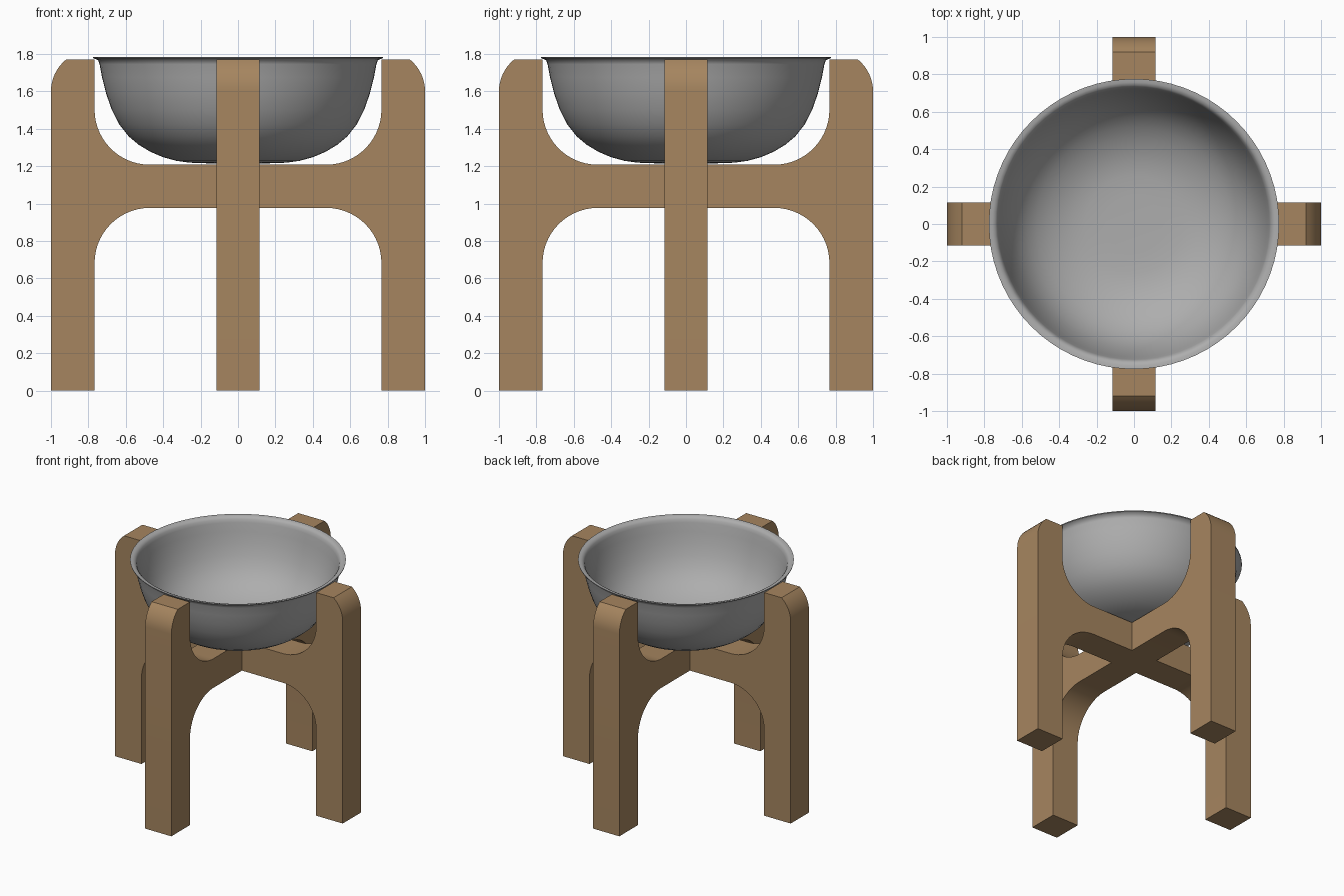
import bpy, bmesh, math
from mathutils import Matrix

if "Cube" in bpy.data.objects:
    bpy.data.objects.remove(bpy.data.objects["Cube"])


def material(name, rgb):
    m = bpy.data.materials.new(name)
    m.diffuse_color = (*rgb, 1)
    m.use_nodes = True
    m.node_tree.nodes["Principled BSDF"].inputs["Base Color"].default_value = m.diffuse_color
    return m


wood = material("brown wood", (0.38, 0.235, 0.115))
metal = material("grey metal", (0.42, 0.42, 0.42))


def finish(name, bm, mat, angle):
    bmesh.ops.recalc_face_normals(bm, faces=bm.faces)
    me = bpy.data.meshes.new(name)
    bm.to_mesh(me)
    bm.free()
    me.materials.append(mat)
    ob = bpy.data.objects.new(name, me)
    bpy.context.collection.objects.link(ob)
    bpy.ops.object.select_all(action='DESELECT')
    ob.select_set(True)
    bpy.context.view_layer.objects.active = ob
    bpy.ops.object.shade_smooth_by_angle(angle=math.radians(angle))
    return ob


def arc(cx, cz, r, a0, a1, n=14):
    return [(cx + r * math.cos(math.radians(a0 + (a1 - a0) * i / n)),
             cz + r * math.sin(math.radians(a0 + (a1 - a0) * i / n)))
            for i in range(n + 1)]


T = 0.115       # half the timber thickness
IN = 0.767      # inner face of the legs

# Right half outline: from the underside of the rail, round the leg, to the rail top
half = (arc(IN - 0.295, 0.977 - 0.295, 0.295, 90, 0)
        + [(IN, 0), (1, 0)]
        + arc(0.78, 1.6, 0.22, 0, 50.6, 8)
        + [(IN, 1.77)]
        + arc(IN - 0.295, 1.208 + 0.295, 0.295, 0, -90))


def plank(name, outline, angle, open_inner=False):
    bm = bmesh.new()
    f = bm.faces.new([bm.verts.new((x, -T, z)) for x, z in outline])
    ext = bmesh.ops.extrude_face_region(bm, geom=[f], use_keep_orig=True)
    vs = [g for g in ext["geom"] if isinstance(g, bmesh.types.BMVert)]
    bmesh.ops.translate(bm, verts=vs, vec=(0, 2 * T, 0))
    if open_inner:   # the hidden end that butts against the main frame
        hidden = [f for f in bm.faces if all(abs(v.co.x - T) < 1e-5 for v in f.verts)]
        bmesh.ops.delete(bm, geom=hidden, context='FACES_ONLY')
    bmesh.ops.rotate(bm, verts=bm.verts, matrix=Matrix.Rotation(math.radians(angle), 3, 'Z'))
    return finish(name, bm, wood, 30)


# Stand: one full frame and two half frames crossing it
plank("main_frame", half + [(-x, z) for x, z in reversed(half)], 0)
arm = [(T, 0.977)] + half + [(T, 1.208)]
plank("back_arm", arm, 90, True)
plank("front_arm", arm, -90, True)

# Bowl: closed thin-walled profile spun round z
outer = [(0, 1.215), (0.15, 1.215), (0.26, 1.219), (0.33, 1.229), (0.40, 1.248),
         (0.47, 1.278), (0.53, 1.314), (0.585, 1.36), (0.635, 1.424), (0.675, 1.502),
         (0.705, 1.588), (0.727, 1.675), (0.74, 1.745), (0.748, 1.767), (0.775, 1.778)]
inner = [(0.776, 1.784), (0.757, 1.783), (0.742, 1.777), (0.731, 1.764), (0.724, 1.74),
         (0.711, 1.675), (0.69, 1.592), (0.66, 1.508), (0.621, 1.432), (0.572, 1.372),
         (0.52, 1.328), (0.462, 1.293), (0.395, 1.263), (0.327, 1.244), (0.26, 1.234),
         (0.15, 1.23), (0, 1.23)]
bm = bmesh.new()
pv = [bm.verts.new((r, 0, z)) for r, z in outer + inner]
edges = [bm.edges.new(p) for p in zip(pv, pv[1:])]
bmesh.ops.spin(bm, geom=pv + edges, cent=(0, 0, 0), axis=(0, 0, 1),
               angle=2 * math.pi, steps=72, use_merge=False)
bmesh.ops.remove_doubles(bm, verts=bm.verts, dist=1e-4)
finish("bowl", bm, metal, 50)
